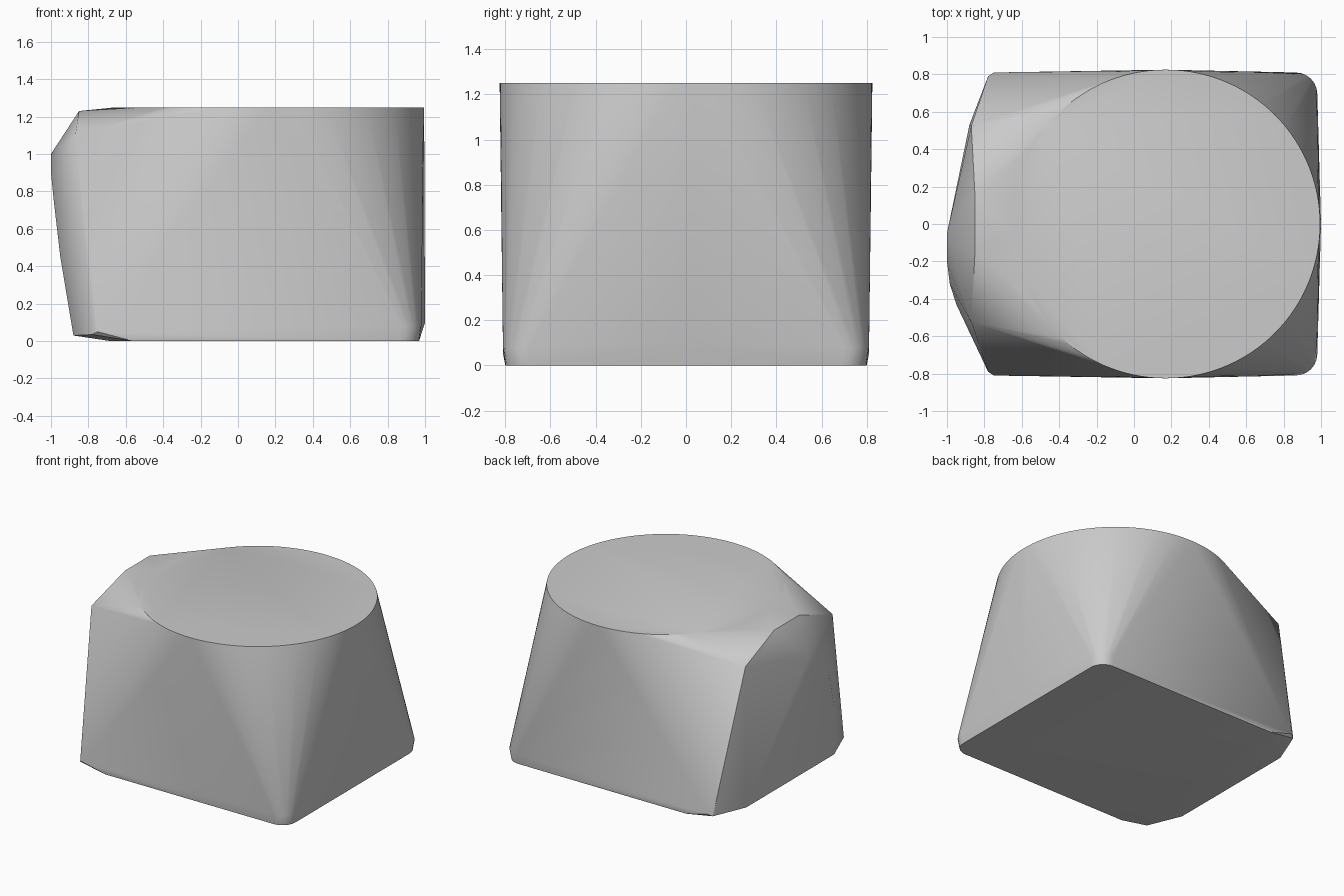
import bpy, bmesh, math

cube = bpy.data.objects.get("Cube")
if cube:
    bpy.data.objects.remove(cube, do_unlink=True)

TOP = 1.25


def arc(cx, cy, z, radius, start, end, steps):
    """Points on a level arc, angles in degrees."""
    angles = [math.radians(start + (end - start) * i / steps) for i in range(steps + 1)]
    return [(cx + radius * math.cos(a), cy + radius * math.sin(a), z) for a in angles]


def both_sides(points):
    """Points repeated across the front-back plane."""
    return points + [(x, -y, z) for x, y, z in points]


# Round top rim
points = arc(0.17, 0, TOP, 0.825, 0, 357, 119)

# Rounded right corners of the base
points += both_sides(arc(0.86, 0.69, 0, 0.108, 0, 90, 6))
points += both_sides(arc(0.865, 0.695, 0.08, 0.115, 0, 90, 6))
points.append((1.0, 0, 0.1))

# Left end of the base, lifted slightly at the edge
points += both_sides([(-0.56, 0.8, 0), (-0.68, 0.66, 0), (-0.88, 0.53, 0.03),
                      (-0.78, 0.79, 0.035), (-0.75, 0.81, 0.05)])

# Arched ridge at the upper left
points += both_sides([(-0.87, 0.525, 1.1), (-0.85, 0.15, 1.23)])

# Tilted bulge on the left side
points += [(-1, -0.05, 1.0), (-1, -0.2, 0.9), (-0.985, -0.32, 0.75), (-0.95, -0.43, 0.45)]

# Wrap one convex skin around the outlines
bm = bmesh.new()
for p in points:
    bm.verts.new(p)
hull = bmesh.ops.convex_hull(bm, input=bm.verts[:])
loose = {v for v in hull["geom_interior"] + hull["geom_unused"] if isinstance(v, bmesh.types.BMVert)}
bmesh.ops.delete(bm, geom=list(loose), context="VERTS")
bmesh.ops.dissolve_limit(bm, angle_limit=math.radians(0.3), verts=bm.verts[:], edges=bm.edges[:])
bmesh.ops.recalc_face_normals(bm, faces=bm.faces[:])

mesh = bpy.data.meshes.new("convex_body")
bm.to_mesh(mesh)
bm.free()
body = bpy.data.objects.new("convex_body", mesh)
bpy.context.collection.objects.link(body)

# Plain grey
grey = bpy.data.materials.new("plain_grey")
grey.use_nodes = True
colour = (0.6, 0.6, 0.6, 1)
grey.diffuse_color = colour
grey.node_tree.nodes["Principled BSDF"].inputs["Base Color"].default_value = colour
mesh.materials.append(grey)

# Smooth shading with crisp edges
bpy.ops.object.select_all(action="DESELECT")
body.select_set(True)
bpy.context.view_layer.objects.active = body
bpy.ops.object.shade_smooth_by_angle(angle=math.radians(30))
